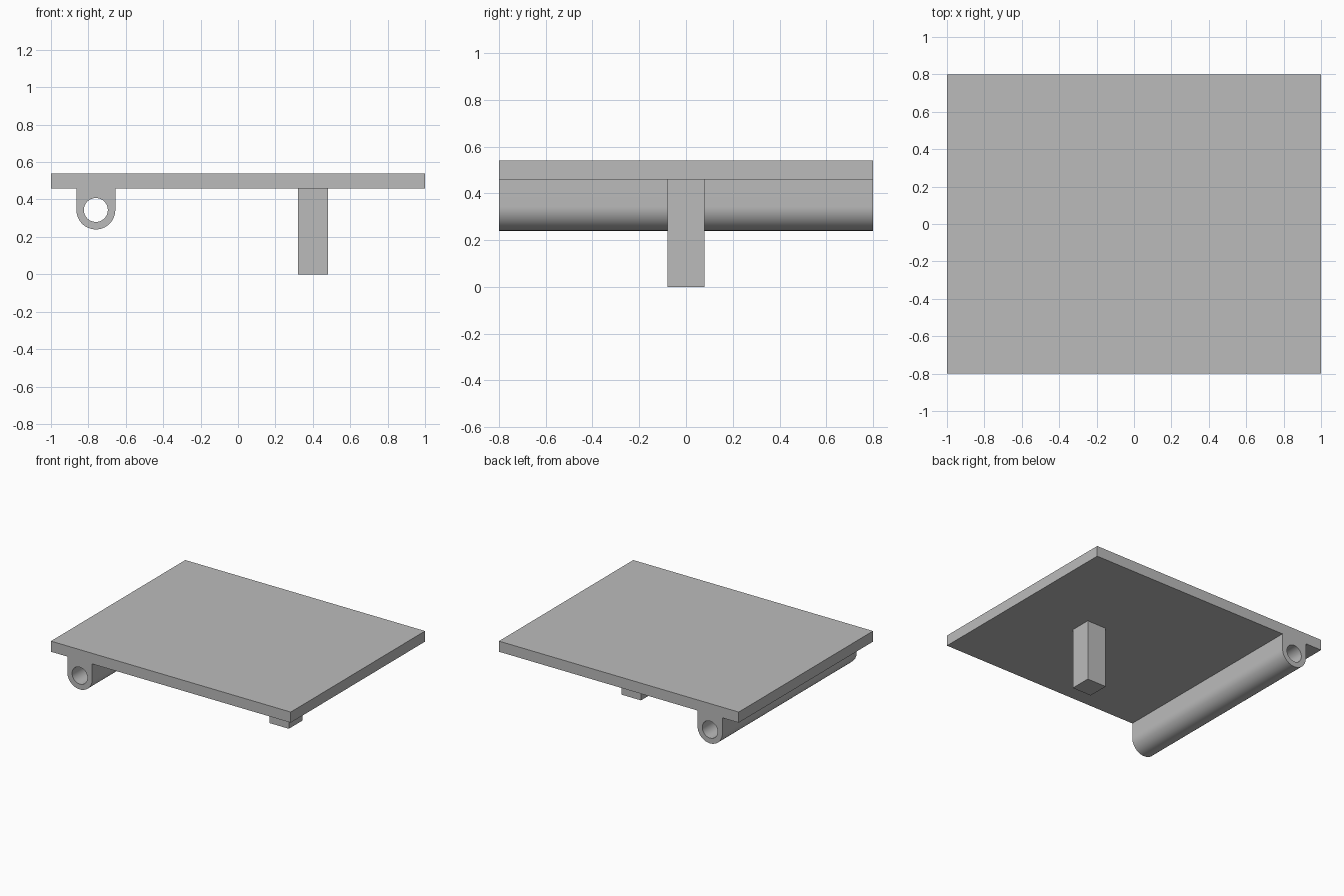
import bpy
import bmesh
from math import pi, cos, sin

if "Cube" in bpy.data.objects:
    bpy.data.objects.remove(bpy.data.objects["Cube"], do_unlink=True)

HALF_X, HALF_Y = 1.0, 0.8
PLATE_LOW, PLATE_TOP = 0.46, 0.54
HINGE_X, HINGE_Z = -0.76, 0.344
HINGE_R, BORE_R = 0.104, 0.064

grey = bpy.data.materials.new("plain grey")
grey.use_nodes = True
colour = (0.5, 0.5, 0.5, 1)
grey.diffuse_color = colour
grey.node_tree.nodes["Principled BSDF"].inputs["Base Color"].default_value = colour


def arc(radius, start, end, steps):
    """Points (x, z) on an arc around the hinge axis."""
    angles = [start + (end - start) * i / steps for i in range(steps + 1)]
    return [(HINGE_X + radius * cos(a), HINGE_Z + radius * sin(a)) for a in angles]


def extrude_profile(name, loops, half_depth):
    """Fill closed (x, z) loops, inner ones as holes, and extrude along y."""
    bm = bmesh.new()
    edges = []
    for loop in loops:
        verts = [bm.verts.new((x, -half_depth, z)) for x, z in loop]
        edges += [bm.edges.new((verts[i - 1], v)) for i, v in enumerate(verts)]
    bmesh.ops.triangle_fill(bm, edges=edges, use_beauty=True, normal=(0, -1, 0))
    result = bmesh.ops.extrude_face_region(bm, geom=bm.faces[:])
    moved = [g for g in result["geom"] if isinstance(g, bmesh.types.BMVert)]
    bmesh.ops.translate(bm, verts=moved, vec=(0, 2 * half_depth, 0))
    bmesh.ops.recalc_face_normals(bm, faces=bm.faces[:])
    mesh = bpy.data.meshes.new(name)
    bm.to_mesh(mesh)
    bm.free()
    mesh.materials.append(grey)
    obj = bpy.data.objects.new(name, mesh)
    bpy.context.collection.objects.link(obj)
    return obj


# Top plate with the hinge barrel hanging from it, and its round bore
outline = [(-HALF_X, PLATE_TOP), (-HALF_X, PLATE_LOW), (HINGE_X - HINGE_R, PLATE_LOW)]
outline += arc(HINGE_R, pi, 2 * pi, 32)
outline += [(HINGE_X + HINGE_R, PLATE_LOW), (HALF_X, PLATE_LOW), (HALF_X, PLATE_TOP)]
bore = arc(BORE_R, 0, 2 * pi, 48)[:-1]
plate = extrude_profile("plate_with_hinge_barrel", [outline, bore], HALF_Y)

bpy.ops.object.select_all(action="DESELECT")
plate.select_set(True)
bpy.context.view_layer.objects.active = plate
bpy.ops.object.shade_smooth_by_angle()

# Square post below the plate
post = [(0.32, 0), (0.48, 0), (0.48, PLATE_LOW), (0.32, PLATE_LOW)]
extrude_profile("support_post", [post], 0.08)
